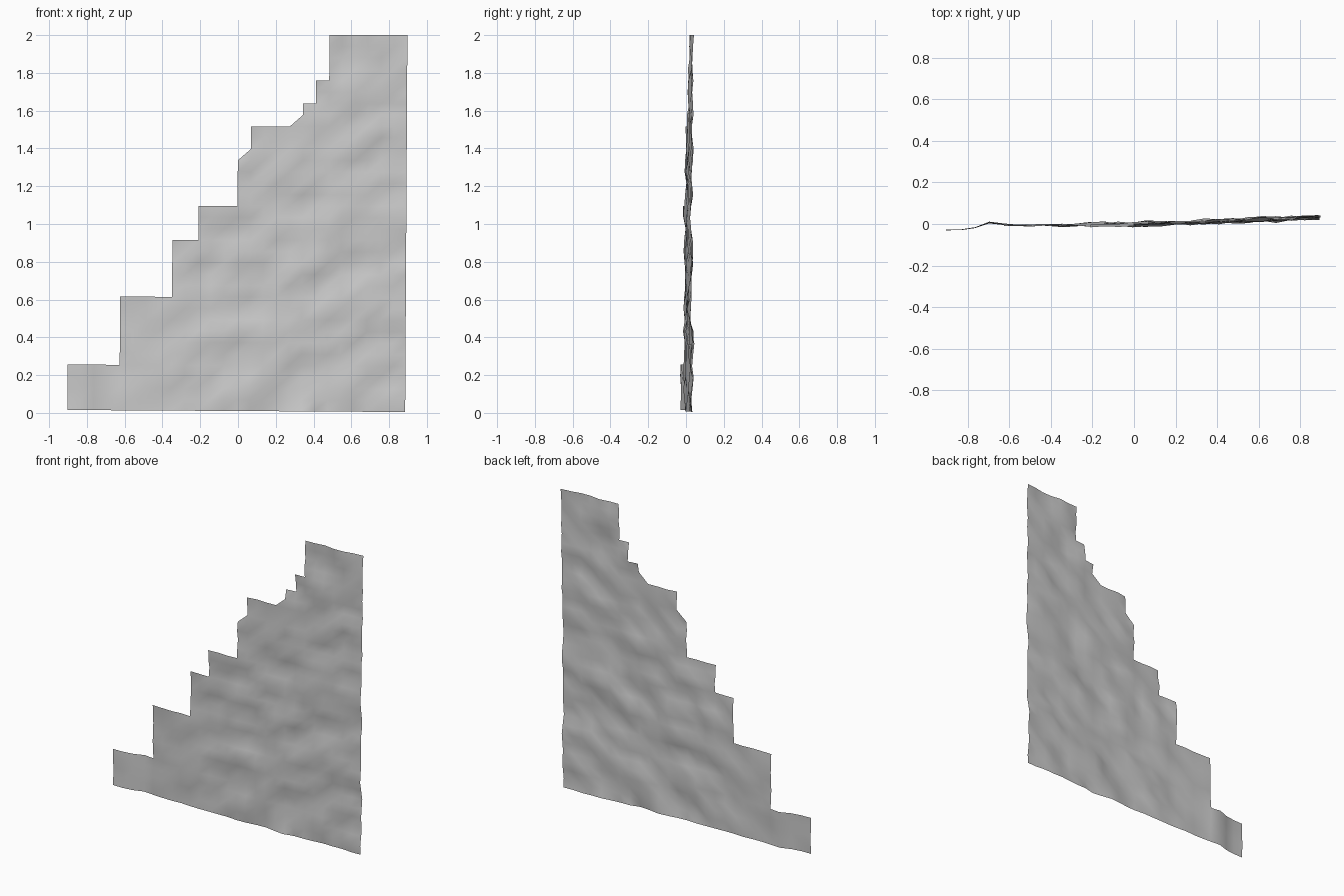
import bpy
import bmesh
from mathutils import Vector, noise

default = bpy.data.objects.get("Cube")
if default:
    bpy.data.objects.remove(default, do_unlink=True)

# Plain grey stone colour
stone = bpy.data.materials.new("stone_grey")
stone.use_nodes = True
GREY = (0.6, 0.6, 0.6, 1.0)
stone.diffuse_color = GREY
stone.node_tree.nodes["Principled BSDF"].inputs["Base Color"].default_value = GREY

COLS, ROWS = 26, 33
DX, DZ = 1.788 / COLS, 1.99 / ROWS

# Stepped outline: (first column, height in rows) of each step
STEPS = [(0, 4), (4, 10), (8, 15), (10, 18), (13, 22),
         (14, 25), (18, 27), (19, 29), (20, 33)]
# Cells on the outline that are filled by a single sloping triangle
SLOPES = [(13, 22), (17, 25)]
# Gentle bend of the sheet along its length: (x, y)
BEND = [(-0.9, -0.03), (-0.78, -0.028), (-0.7, 0.004), (-0.6, -0.006),
        (0.0, -0.002), (0.9, 0.033)]


def height(col):
    return [rows for first, rows in STEPS if first <= col][-1]


def bend(x):
    for (x0, y0), (x1, y1) in zip(BEND, BEND[1:]):
        if x <= x1:
            return y0 + (y1 - y0) * (x - x0) / (x1 - x0)
    return BEND[-1][1]


def point(col, row):
    """Grid point, slightly leaning, pushed in and out by rough bumps."""
    x, z = -0.897 + col * DX, 0.01 + row * DZ
    broad = noise.noise(Vector((x * 5, 3.7, z * 7)))
    fine = noise.noise(Vector((x * 11, 8.2, z * 13)))
    strength = min(1, 0.3 + max(0, x + 0.8))
    y = bend(x) + strength * (0.02 * broad + 0.013 * fine)
    return (x + 0.006 * (z - 1), y, z - 0.006 * x * (1 - z / 2))


# Rough stepped wall sheet
bm = bmesh.new()
verts = {}


def vert(col, row):
    if (col, row) not in verts:
        verts[col, row] = bm.verts.new(point(col, row))
    return verts[col, row]


for c in range(COLS):
    for r in range(height(c)):
        a, b = vert(c, r), vert(c + 1, r)
        d, e = vert(c + 1, r + 1), vert(c, r + 1)
        bm.faces.new((a, b, d))
        bm.faces.new((a, d, e))
for c, r in SLOPES:
    bm.faces.new((vert(c, r), vert(c + 1, r), vert(c + 1, r + 1)))

mesh = bpy.data.meshes.new("stepped_wall")
bm.to_mesh(mesh)
bm.free()
mesh.materials.append(stone)
mesh.shade_smooth()
wall = bpy.data.objects.new("stepped_wall", mesh)
bpy.context.collection.objects.link(wall)
